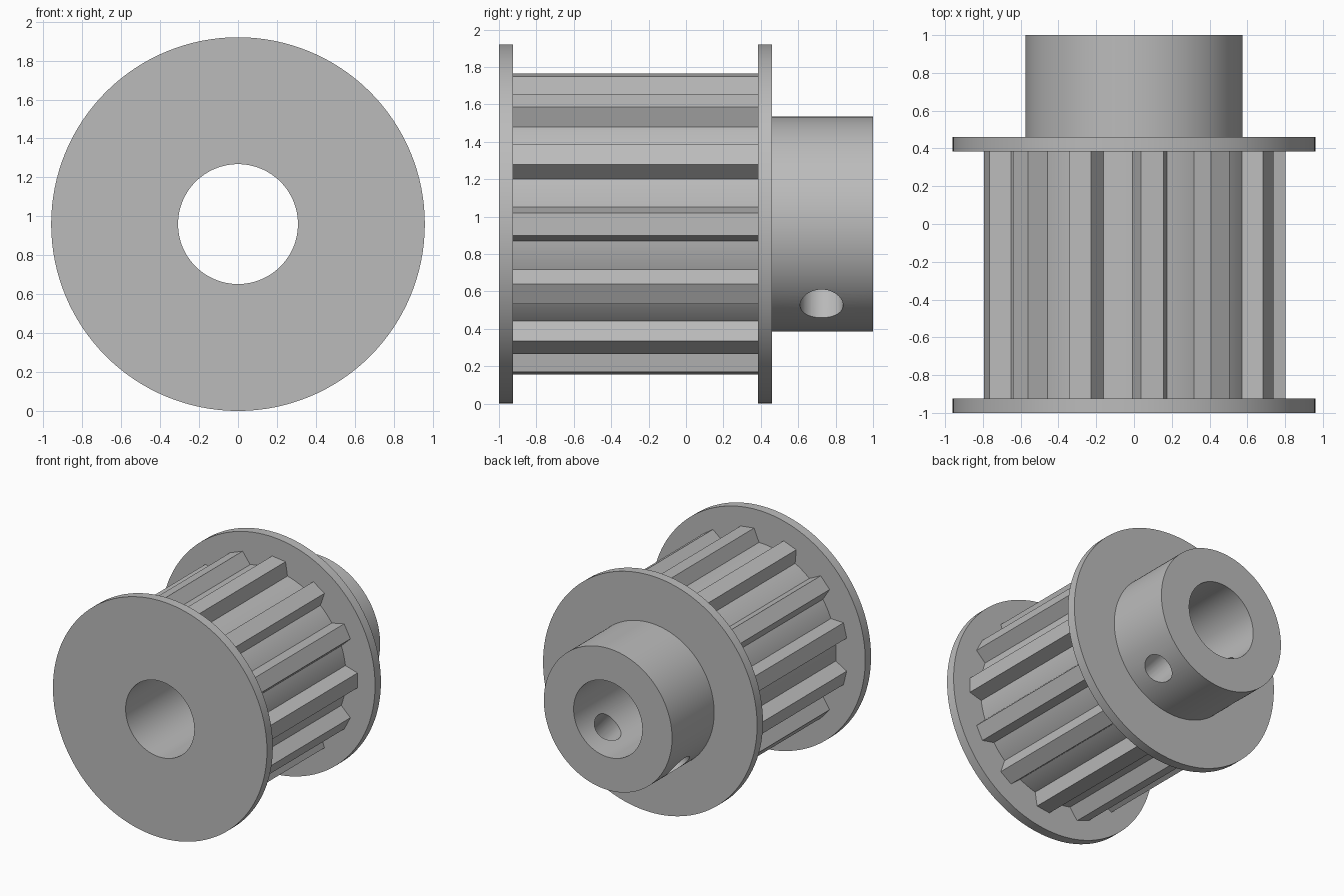
import bpy, bmesh
from math import sin, cos, pi, radians
from mathutils import Matrix, Vector

if "Cube" in bpy.data.objects:
    bpy.data.objects.remove(bpy.data.objects["Cube"])

AXIS_Z = 0.96
SEGMENTS = 128
TEETH = 13
FRONT, FRONT_IN, REAR_IN, REAR, END = -1.0, -0.925, 0.385, 0.46, 1.0
FLANGE_R, ROOT_R, TIP_R, HUB_R, BORE_R = 0.96, 0.70, 0.805, 0.575, 0.308

metal = bpy.data.materials.new("grey_metal")
metal.use_nodes = True
colour = (0.5, 0.5, 0.5, 1)
metal.diffuse_color = colour
metal.node_tree.nodes["Principled BSDF"].inputs["Base Color"].default_value = colour


def polar(r, angle, y):
    return Vector((r * cos(angle), y, AXIS_Z + r * sin(angle)))


def make_object(name, bm):
    bmesh.ops.recalc_face_normals(bm, faces=bm.faces)
    mesh = bpy.data.meshes.new(name)
    bm.to_mesh(mesh)
    bm.free()
    mesh.materials.append(metal)
    obj = bpy.data.objects.new(name, mesh)
    bpy.context.collection.objects.link(obj)
    return obj


def activate(obj):
    bpy.ops.object.select_all(action='DESELECT')
    obj.select_set(True)
    bpy.context.view_layer.objects.active = obj


# Turned body: two flanges, toothed core, hub and through bore
profile = [(BORE_R, FRONT), (FLANGE_R, FRONT), (FLANGE_R, FRONT_IN),
           (ROOT_R, FRONT_IN), (ROOT_R, REAR_IN), (FLANGE_R, REAR_IN),
           (FLANGE_R, REAR), (HUB_R, REAR), (HUB_R, END), (BORE_R, END)]
bm = bmesh.new()
rings = [[bm.verts.new(polar(r, 2 * pi * i / SEGMENTS, y)) for i in range(SEGMENTS)]
         for r, y in profile]
for a, b in zip(rings, rings[1:] + rings[:1]):
    for i in range(SEGMENTS):
        j = (i + 1) % SEGMENTS
        bm.faces.new((a[i], a[j], b[j], b[i]))
body = make_object("pulley_body", bm)

# Two set screw holes through the hub wall, a quarter turn apart
activate(body)
for degrees in (-49, -139):
    angle = radians(degrees)
    bm = bmesh.new()
    bmesh.ops.create_cone(bm, cap_ends=True, segments=48, radius1=0.115,
                          radius2=0.115, depth=0.6)
    direction = polar(1, angle, 0) - polar(0, angle, 0)
    turn = direction.to_track_quat('Z', 'Y').to_matrix().to_4x4()
    bm.transform(Matrix.Translation(polar(0.45, angle, 0.725)) @ turn)
    cutter = make_object("screw_hole_cutter", bm)
    cutter.hide_render = True
    cut = body.modifiers.new("screw_hole", 'BOOLEAN')
    cut.operation = 'DIFFERENCE'
    cut.solver = 'EXACT'
    cut.object = cutter
    bpy.ops.object.modifier_apply(modifier=cut.name)
    bpy.data.objects.remove(cutter)
bpy.ops.object.shade_smooth_by_angle(angle=radians(30))

# Belt teeth: trapezoid ridges between the flanges
section = [(ROOT_R - 0.003, -7.6), (TIP_R, -4.3), (TIP_R, 4.3), (ROOT_R - 0.003, 7.6)]
bm = bmesh.new()
for k in range(TEETH):
    centre = 2 * pi * k / TEETH
    ends = [[bm.verts.new(polar(r, centre + radians(a), y)) for r, a in section]
            for y in (FRONT_IN, REAR_IN)]
    for i in range(4):
        j = (i + 1) % 4
        bm.faces.new((ends[0][i], ends[0][j], ends[1][j], ends[1][i]))
    bm.faces.new(ends[0])
    bm.faces.new(ends[1])
make_object("belt_teeth", bm)
